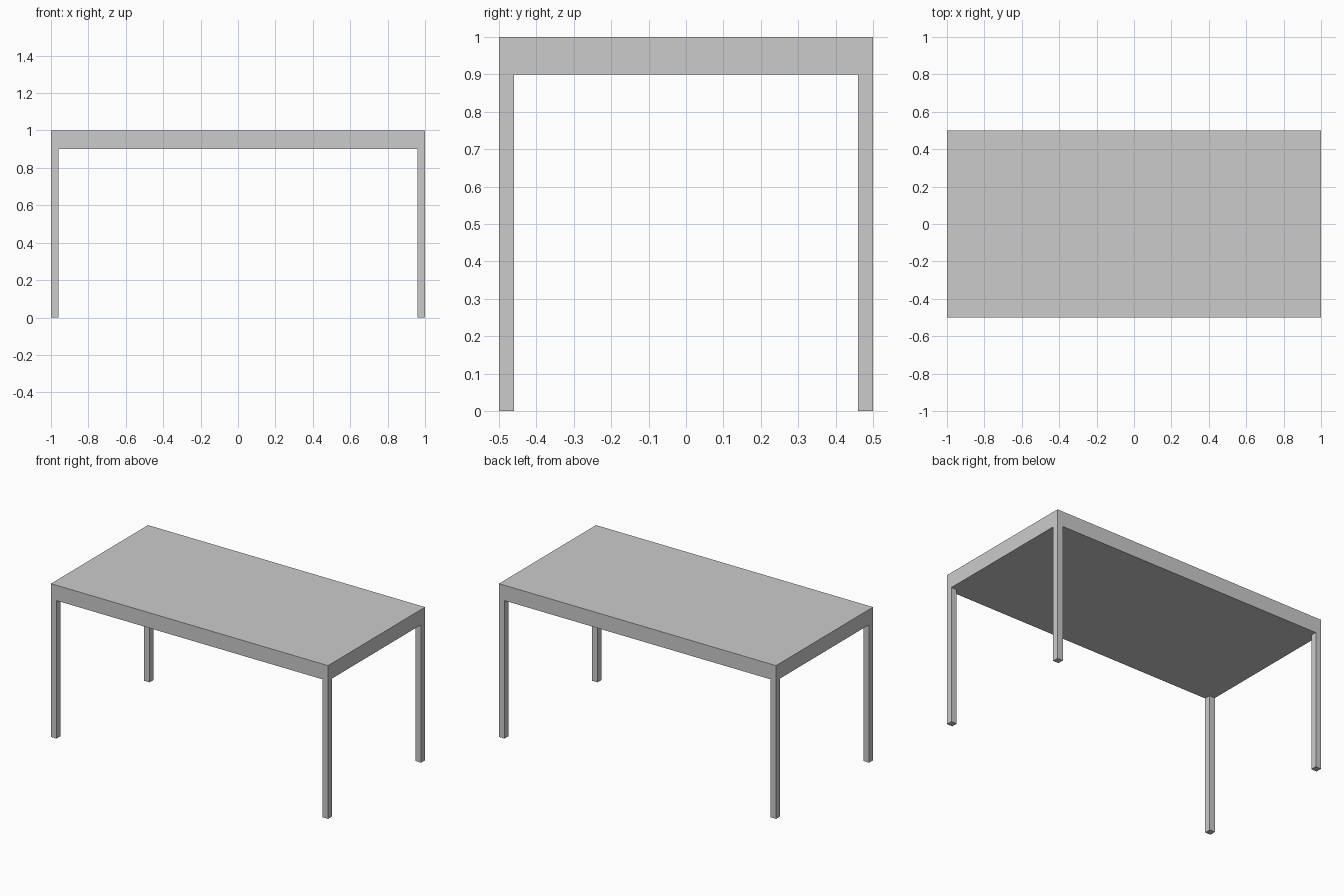
import bpy

cube = bpy.data.objects.get("Cube")
if cube:
    bpy.data.objects.remove(cube, do_unlink=True)

LENGTH, DEPTH, HEIGHT = 2.0, 1.0, 1.0
TOP = 0.1      # slab thickness
LEG = 0.04     # leg width

grey = bpy.data.materials.new("plain_grey")
grey.use_nodes = True
colour = (0.6, 0.6, 0.6, 1)
grey.diffuse_color = colour
grey.node_tree.nodes["Principled BSDF"].inputs["Base Color"].default_value = colour


def box(name, size, centre):
    bpy.ops.mesh.primitive_cube_add(size=1, location=centre)
    obj = bpy.context.object
    obj.name = name
    obj.scale = size
    bpy.ops.object.transform_apply(location=False, rotation=False, scale=True)
    obj.data.materials.append(grey)
    return obj


# Table top
box("table_top", (LENGTH, DEPTH, TOP), (0, 0, HEIGHT - TOP / 2))

# Four square legs flush with the corners
leg_height = HEIGHT - TOP
for side, sx in (("left", 1), ("right", -1)):
    for end, sy in (("front", -1), ("back", 1)):
        box(f"{end}_{side}_leg", (LEG, LEG, leg_height),
            (sx * (LENGTH - LEG) / 2, sy * (DEPTH - LEG) / 2, leg_height / 2))
